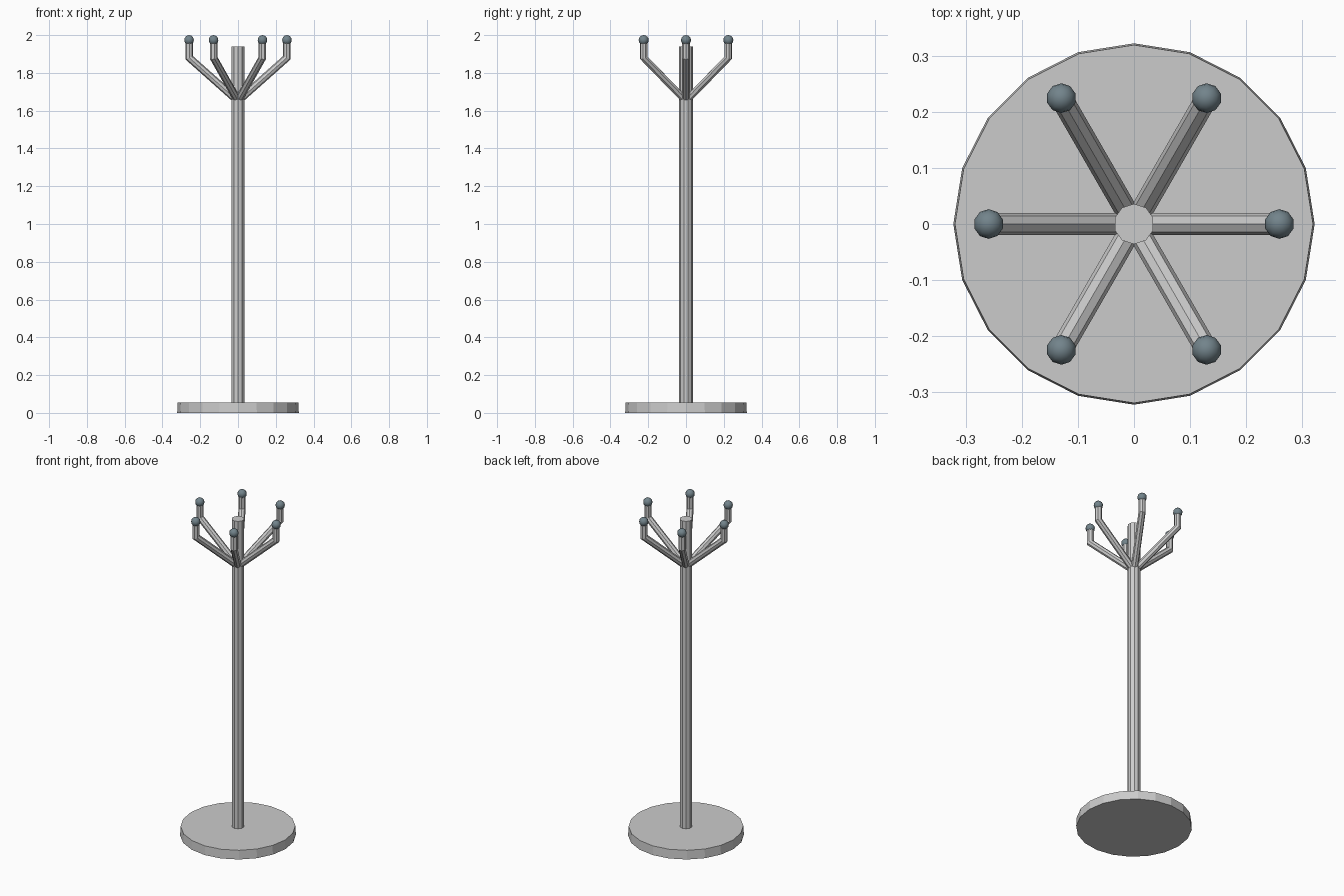
import bpy, bmesh
from math import sin, cos, pi, radians
from mathutils import Vector

if "Cube" in bpy.data.objects:
    bpy.data.objects.remove(bpy.data.objects["Cube"])


def add_object(name, bm):
    bmesh.ops.recalc_face_normals(bm, faces=bm.faces)
    mesh = bpy.data.meshes.new(name)
    bm.to_mesh(mesh)
    bm.free()
    obj = bpy.data.objects.new(name, mesh)
    bpy.context.collection.objects.link(obj)
    return obj


def lathe(name, sides, profile):
    """Capped faceted column from (radius, z) pairs, with a vertex on +y."""
    bm = bmesh.new()
    rings = [[bm.verts.new((r * sin(2 * pi * i / sides), r * cos(2 * pi * i / sides), z))
              for i in range(sides)] for r, z in profile]
    close_rings(bm, rings)
    return add_object(name, bm)


def close_rings(bm, rings):
    n = len(rings[0])
    for a, b in zip(rings, rings[1:]):
        for i in range(n):
            j = (i + 1) % n
            bm.faces.new((a[i], a[j], b[j], b[i]))
    bm.faces.new(rings[0])
    bm.faces.new(rings[-1])


def arm(name, angle, path, radius, sides=8):
    """Tube with mitred bends along a (radial distance, z) path."""
    out = Vector((cos(angle), sin(angle), 0))
    side = Vector((-sin(angle), cos(angle), 0))
    pts = [Vector(p) for p in path]
    dirs = [(b - a).normalized() for a, b in zip(pts, pts[1:])]
    bm = bmesh.new()
    rings = []
    for k, p in enumerate(pts):
        d0, d1 = dirs[max(k - 1, 0)], dirs[min(k, len(dirs) - 1)]
        t = (d0 + d1).normalized()
        n = Vector((t.y, -t.x)) / t.dot(d1)
        ring = []
        for i in range(sides):
            a = 2 * pi * i / sides
            q = p + n * radius * cos(a)
            ring.append(bm.verts.new(out * q.x + side * radius * sin(a) + Vector((0, 0, q.y))))
        rings.append(ring)
    close_rings(bm, rings)
    return add_object(name, bm)


# Base disc and pole
lathe("base", 20, [(0.322, 0), (0.319, 0.055)])
lathe("pole", 10, [(0.036, 0.05), (0.036, 1.94)])

# Blue-grey knob finish
knob_mat = bpy.data.materials.new("knob_finish")
knob_mat.diffuse_color = (0.17, 0.23, 0.26, 1)
knob_mat.use_nodes = True
knob_mat.node_tree.nodes["Principled BSDF"].inputs["Base Color"].default_value = knob_mat.diffuse_color

# Six bent arms, each with a ball knob
for i in range(6):
    ang = radians(60 * i)
    arm(f"arm_{i + 1}", ang, [(0.022, 1.67), (0.258, 1.88), (0.258, 1.965)], 0.02)
    bm = bmesh.new()
    bmesh.ops.create_uvsphere(bm, u_segments=10, v_segments=8, radius=0.0265)
    for f in bm.faces:
        f.smooth = True
    knob = add_object(f"knob_{i + 1}", bm)
    knob.location = (0.259 * cos(ang), 0.259 * sin(ang), 1.9735)
    knob.data.materials.append(knob_mat)
